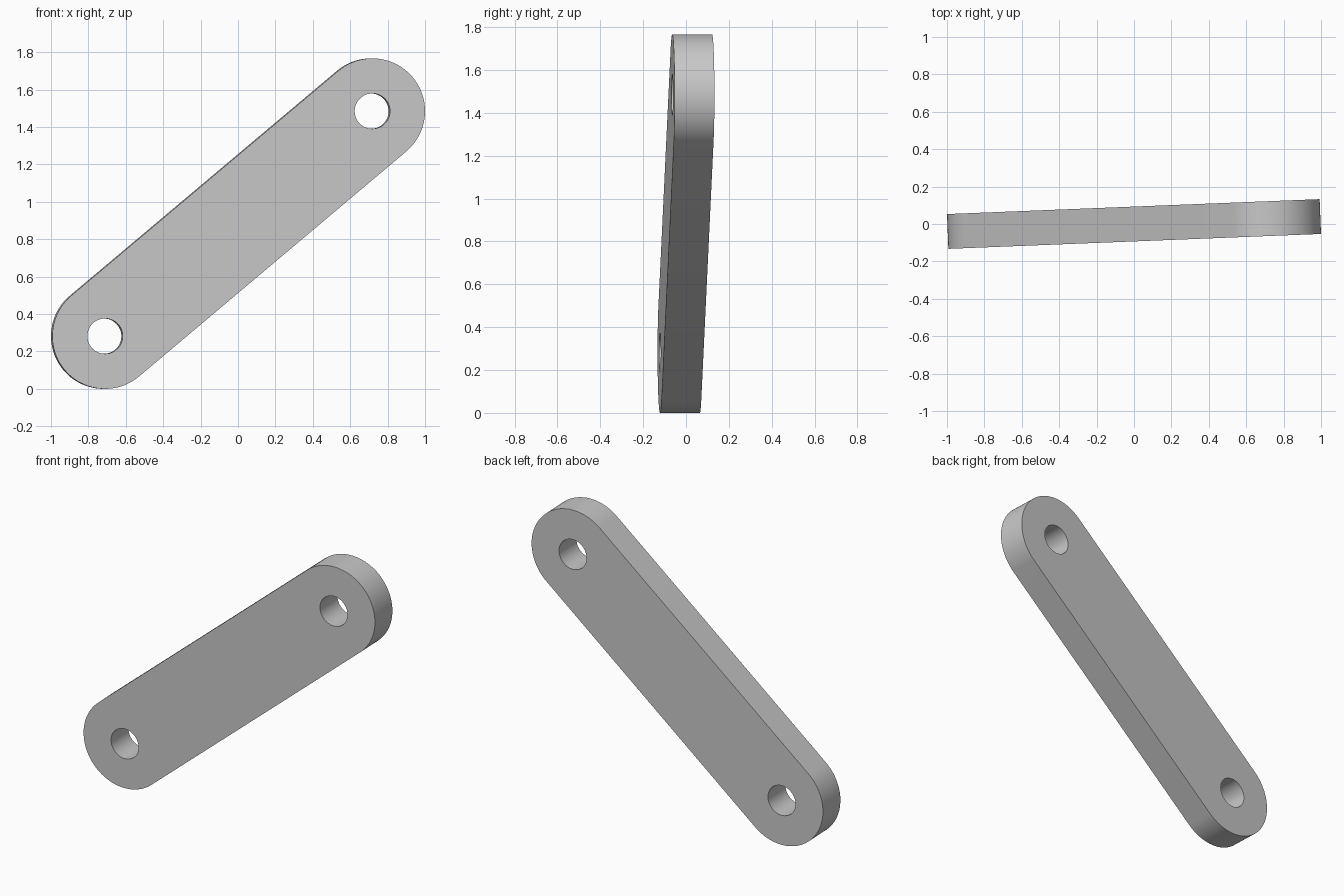
import bpy, bmesh
from math import atan2, cos, sin, pi, radians

cube = bpy.data.objects.get("Cube")
if cube:
    bpy.data.objects.remove(cube, do_unlink=True)

RADIUS, HOLE, HALF_THICK = 0.282, 0.0945, 0.093
LOW, HIGH = (-0.715, 0.282), (0.715, 1.485)   # hole centres in x, z
STEPS = 48

grey = bpy.data.materials.new("Plain grey")
grey.use_nodes = True
colour = (0.58, 0.58, 0.58, 1)
grey.diffuse_color = colour
grey.node_tree.nodes["Principled BSDF"].inputs["Base Color"].default_value = colour


def prism(name, outline, half):
    """Extrude an x, z outline along y."""
    bm = bmesh.new()
    face = bm.faces.new([bm.verts.new((x, -half, z)) for x, z in outline])
    side = bmesh.ops.extrude_face_region(bm, geom=[face])["geom"]
    verts = [v for v in side if isinstance(v, bmesh.types.BMVert)]
    bmesh.ops.translate(bm, vec=(0, 2 * half, 0), verts=verts)
    bmesh.ops.recalc_face_normals(bm, faces=bm.faces)
    mesh = bpy.data.meshes.new(name)
    bm.to_mesh(mesh)
    bm.free()
    mesh.materials.append(grey)
    obj = bpy.data.objects.new(name, mesh)
    bpy.context.collection.objects.link(obj)
    return obj


def arc(centre, radius, start, sweep, count):
    return [(centre[0] + radius * cos(start + sweep * i / STEPS),
             centre[1] + radius * sin(start + sweep * i / STEPS)) for i in range(count)]


# Link bar: two half circles joined by straight sides
slope = atan2(HIGH[1] - LOW[1], HIGH[0] - LOW[0])
outline = (arc(HIGH, RADIUS, slope - pi / 2, pi, STEPS + 1)
           + arc(LOW, RADIUS, slope + pi / 2, pi, STEPS + 1))
bar = prism("link_bar", outline, HALF_THICK)
bpy.context.view_layer.objects.active = bar
bar.select_set(True)

# Pin holes at both ends
for name, centre in (("lower_hole", LOW), ("upper_hole", HIGH)):
    cutter = prism(name, arc(centre, HOLE, 0, 2 * pi, STEPS), 2 * HALF_THICK)
    cutter.hide_render = True
    cut = bar.modifiers.new(name, "BOOLEAN")
    cut.operation, cut.solver, cut.object = "DIFFERENCE", "EXACT", cutter
    bpy.ops.object.modifier_apply(modifier=name)
    bpy.data.objects.remove(cutter, do_unlink=True)

# Slight turn about the vertical axis
bar.rotation_euler.z = atan2(0.04, 1)
bpy.ops.object.select_all(action="DESELECT")
bar.select_set(True)
bpy.ops.object.shade_smooth_by_angle(angle=radians(30))
